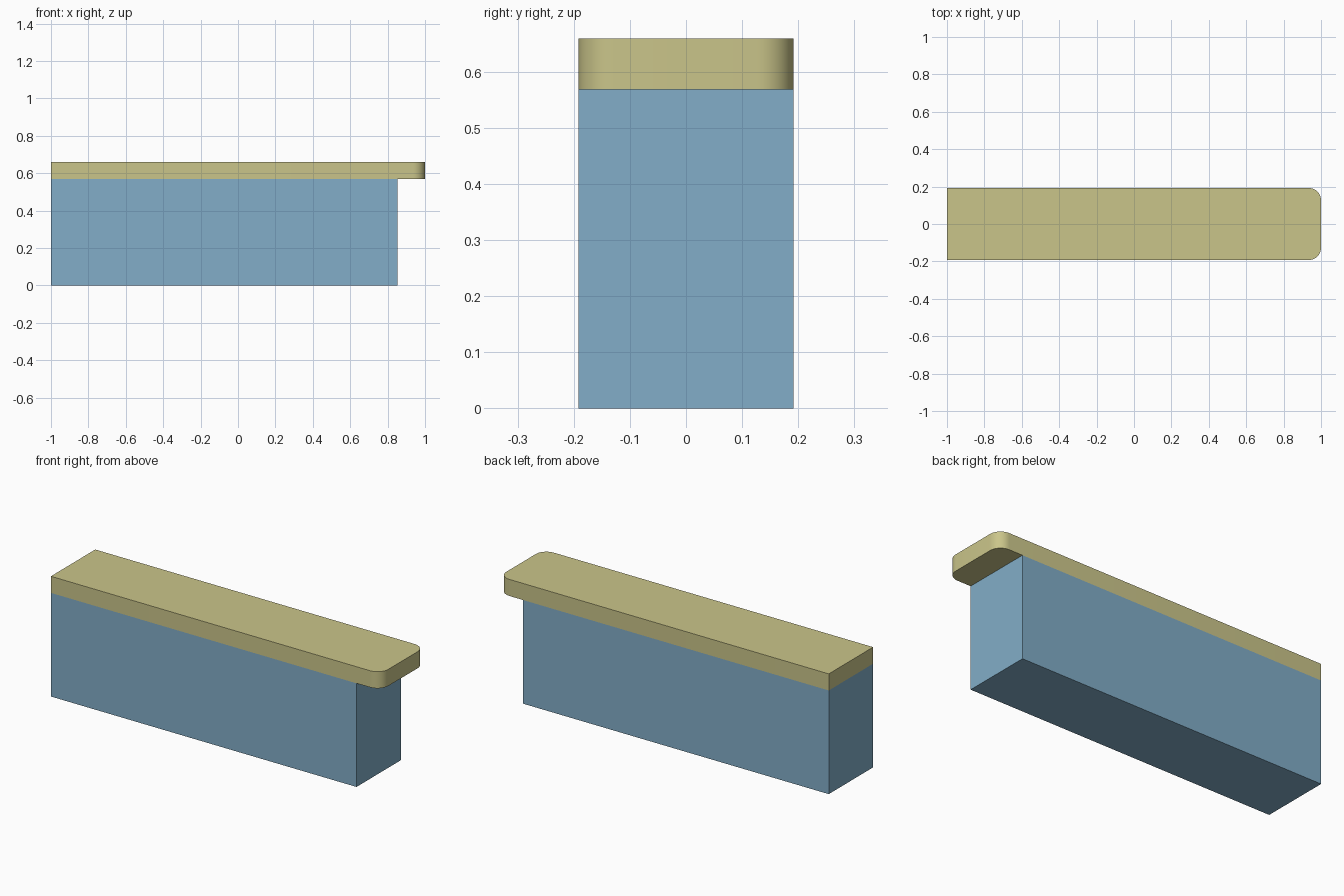
import bpy, bmesh, math

if "Cube" in bpy.data.objects:
    bpy.data.objects.remove(bpy.data.objects["Cube"])

HALF_W = 0.192      # half depth of both parts
SPLIT = 0.568       # height where the slab rests on the base
TOP = 0.659


def material(name, rgb):
    m = bpy.data.materials.new(name)
    m.diffuse_color = (*rgb, 1.0)
    m.use_nodes = True
    m.node_tree.nodes["Principled BSDF"].inputs["Base Color"].default_value = m.diffuse_color
    return m


def prism(name, outline, z0, z1, mat):
    """Extrude a plan outline (counter-clockwise) from z0 to z1."""
    bm = bmesh.new()
    face = bm.faces.new([bm.verts.new((x, y, z0)) for x, y in outline])
    ext = bmesh.ops.extrude_face_region(bm, geom=[face], use_keep_orig=True)
    verts = [v for v in ext["geom"] if isinstance(v, bmesh.types.BMVert)]
    bmesh.ops.translate(bm, verts=verts, vec=(0, 0, z1 - z0))
    bmesh.ops.recalc_face_normals(bm, faces=bm.faces)
    mesh = bpy.data.meshes.new(name)
    bm.to_mesh(mesh)
    bm.free()
    mesh.materials.append(mat)
    obj = bpy.data.objects.new(name, mesh)
    bpy.context.collection.objects.link(obj)
    return obj


def corner(cx, cy, r, start, steps=10):
    """Quarter-circle arc points."""
    return [(cx + r * math.cos(a), cy + r * math.sin(a))
            for a in (start + math.pi / 2 * i / steps for i in range(steps + 1))]


blue = material("cabinet blue", (0.223, 0.423, 0.578))
tan = material("worktop tan", (0.591, 0.558, 0.254))

# Base cabinet
prism("counter_base",
      [(-1, -HALF_W), (0.853, -HALF_W), (0.853, HALF_W), (-1, HALF_W)],
      0, SPLIT, blue)

# Worktop overhanging at the right, with two rounded corners
R = 0.065
outline = [(-1, HALF_W), (-1, -HALF_W)]
outline += corner(1 - R, -HALF_W + R, R, -math.pi / 2)
outline += corner(1 - R, HALF_W - R, R, 0)
worktop = prism("worktop", outline, SPLIT, TOP, tan)

# Smooth the rounded corners, keep the edges sharp
bpy.context.view_layer.objects.active = worktop
worktop.select_set(True)
bpy.ops.object.shade_smooth_by_angle(angle=math.radians(30))
